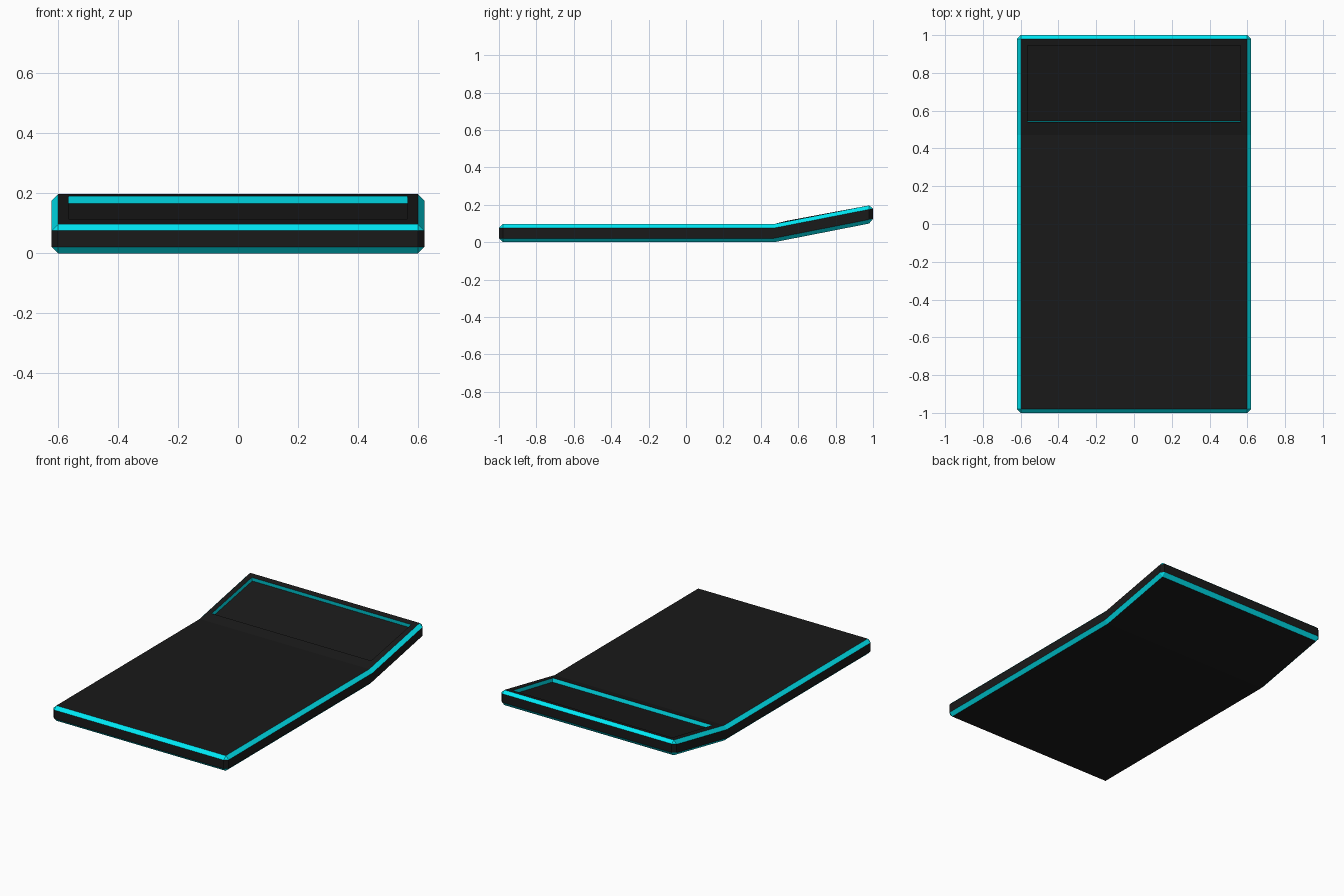
import bpy, bmesh
from mathutils import Vector

if "Cube" in bpy.data.objects:
    bpy.data.objects.remove(bpy.data.objects["Cube"])

HALF_W, FOLD_Y, THICK, RISE = 0.62, 0.47, 0.097, 0.104
CHAMFER = 0.021


def material(name, color):
    m = bpy.data.materials.new(name)
    m.diffuse_color = color
    m.use_nodes = True
    m.node_tree.nodes["Principled BSDF"].inputs["Base Color"].default_value = m.diffuse_color
    return m


# Bent slab: side profile extruded across the width
profile = [(-1, 0), (FOLD_Y, 0), (1, RISE),
           (1, RISE + THICK), (FOLD_Y, THICK), (-1, THICK)]
bm = bmesh.new()
start = bm.faces.new([bm.verts.new((-HALF_W, y, z)) for y, z in profile])
ext = bmesh.ops.extrude_face_region(bm, geom=[start], use_keep_orig=True)
new_verts = [g for g in ext["geom"] if isinstance(g, bmesh.types.BMVert)]
bmesh.ops.translate(bm, verts=new_verts, vec=(2 * HALF_W, 0, 0))
bmesh.ops.recalc_face_normals(bm, faces=bm.faces[:])

# Coloured chamfer on every edge except the two fold lines
outer = [e for e in bm.edges
         if not all(abs(v.co.y - FOLD_Y) < 1e-4 for v in e.verts)]
bmesh.ops.bevel(bm, geom=outer, offset=CHAMFER * 2 ** 0.5 / 2 ** 0.5,
                offset_type='OFFSET', segments=1, profile=0.5,
                affect='EDGES', material=1, clamp_overlap=True)
bm.normal_update()
for f in bm.faces:
    if abs(f.normal.z) < 0.01:          # upright faces stay black
        f.material_index = 0

# Shallow recess in the tilted rear panel
panel = max((f for f in bm.faces
             if f.normal.z > 0.9 and f.calc_center_median().y > FOLD_Y),
            key=lambda f: f.calc_area())
bmesh.ops.inset_region(bm, faces=[panel], thickness=0.035, use_even_offset=True)
normal = panel.normal.copy()
for v in panel.verts:
    if v.co.y < 0.7:
        v.co += Vector((0, 0.035, 0.035 * RISE / (1 - FOLD_Y) + 0.004))
ext = bmesh.ops.extrude_discrete_faces(bm, faces=[panel])
floor = ext["faces"][0]
bmesh.ops.translate(bm, verts=list(floor.verts), vec=normal * -0.025)
for e in floor.edges:
    for f in e.link_faces:
        f.material_index = 1
floor.material_index = 0

mesh = bpy.data.meshes.new("bent_slab")
bm.to_mesh(mesh)
bm.free()
mesh.materials.append(material("black", (0.01, 0.01, 0.01, 1)))
mesh.materials.append(material("cyan_trim", (0.0, 0.8, 0.9, 1)))
slab = bpy.data.objects.new("bent_slab", mesh)
bpy.context.collection.objects.link(slab)
